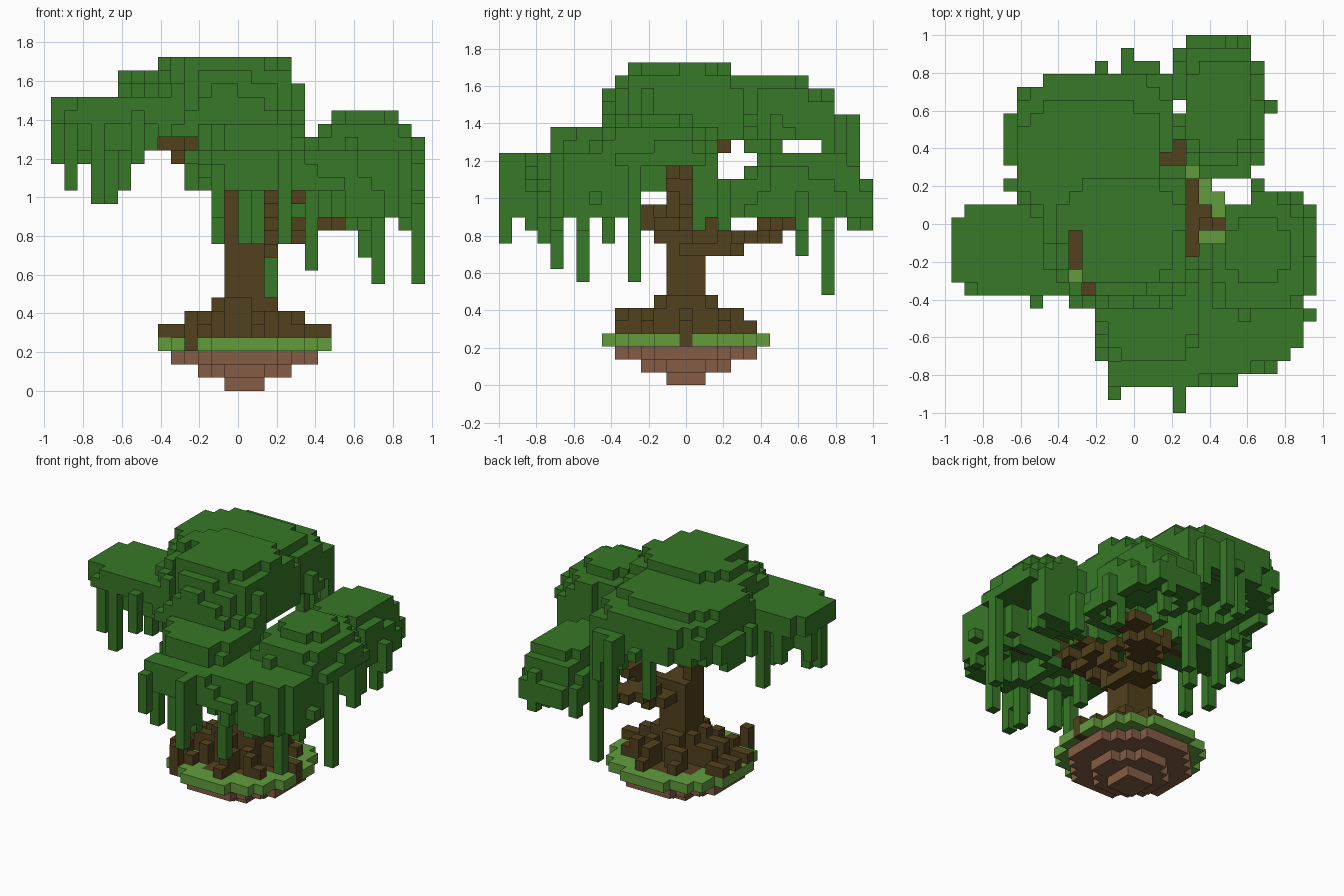
import bpy, bmesh, math

V = 2 / 29  # edge of one cube

if "Cube" in bpy.data.objects:
    bpy.data.objects.remove(bpy.data.objects["Cube"], do_unlink=True)


def cell(x, y, z):
    return (math.floor(x / V), round(y / V), math.floor(z / V))


def blob(cx, cy, rx, ry, k0, k1, taper, wobble=0.0):
    """Squarish dome of cubes between layers k0 and k1."""
    out = set()
    for k in range(k0, k1 + 1):
        t = (k - k0 + 0.3) / (k1 - k0 + 1)
        s = math.sqrt(1 - taper * t * t)
        for i in range(-14, 14):
            for j in range(-14, 15):
                dx, dy = ((i + 0.5) * V - cx) / rx, (j * V - cy) / ry
                a = math.atan2(dy, dx)
                r = s * (1 + wobble * math.sin(5 * a + k))
                if abs(dx) ** 2.6 + abs(dy) ** 2.6 <= r ** 2.6:
                    out.add((i, j, k))
    return out


def box(x0, x1, y0, y1, k0, k1):
    a, b = cell(x0, y0, 0), cell(x1, y1, 0)
    return {(i, j, k) for i in range(a[0], b[0] + 1)
            for j in range(a[1], b[1] + 1) for k in range(k0, k1 + 1)}


def path(points, wide=False):
    """Chain of cubes through the points."""
    out = set()
    for p, q in zip(points, points[1:]):
        for n in range(25):
            i, j, k = cell(*[a + (b - a) * n / 24 for a, b in zip(p, q)])
            out.add((i, j, k))
            if wide:
                out |= {(i + 1, j, k), (i, j + 1, k)}
    return out


def disc(radius, k):
    r = math.ceil(radius)
    return {(i, j, k) for i in range(-r, r + 1) for j in range(-r, r + 1)
            if i * i + j * j <= radius * radius}


# Floating island: stepped soil under a ring of grass
soil = disc(1.5, 0) | disc(3.5, 1) | disc(5.5, 2)
grass = disc(6.45, 3)

# Trunk and stepped roots
trunk = box(-0.05, 0.12, -0.07, 0.07, 3, 11) | disc(4.3, 3) | disc(2.3, 4)
for n in range(9):
    a = n * math.tau / 9
    reach = 6 if abs(math.sin(a)) < 0.5 else 5
    for r in range(1, reach + 1):
        i, j = round(r * math.cos(a)), round(r * math.sin(a))
        height = 6 if r < 3 else 5 if r < 5 else 4
        trunk |= {(i, j, k) for k in range(3 if r < 5 else 4, height + 1)}
trunk |= box(-0.39, -0.3, -0.03, 0.03, 4, 4) | box(0.45, 0.45, 0, 0, 3, 4)
trunk |= box(-0.24, -0.24, -0.34, -0.34, 3, 5)

# Branches
branches = path([(0.03, -0.07, 0.72), (0.08, -0.2, 0.86), (0.2, -0.34, 1.0),
                 (0.5, -0.45, 1.1)], True)
branches |= path([(0.05, 0.1, 0.72), (0.17, 0.34, 0.79), (0.24, 0.38, 0.8),
                  (0.42, 0.48, 0.87)], True)
branches |= path([(0.1, 0, 0.72), (0.3, 0.1, 0.8), (0.31, 0.2, 0.86)])
branches |= path([(0.3, 0.07, 0.83), (0.45, 0, 0.93), (0.6, -0.07, 1.18)])
branches |= path([(0.3, 0, 0.83), (0.3, -0.14, 0.86)])
branches |= path([(-0.03, 0, 0.8), (-0.03, 0, 1.38)])
branches |= path([(-0.03, -0.07, 0.8), (-0.03, -0.07, 1.08), (-0.3, -0.07, 1.25),
                  (-0.5, -0.14, 1.3)])
branches |= path([(-0.3, -0.14, 1.25), (-0.38, -0.2, 1.28)])
branches |= path([(-0.1, -0.1, 1.1), (-0.24, -0.34, 1.28)])
branches |= path([(0, 0.07, 1.1), (0, 0.28, 1.4)])

# Leaf clusters
leaves = blob(-0.07, -0.03, 0.46, 0.42, 19, 24, 0.65, 0.04)      # crown
leaves |= blob(-0.2, 0.38, 0.46, 0.43, 19, 22, 0.15, 0.05)       # back
leaves |= blob(-0.24, 0.32, 0.4, 0.33, 22, 23, 0.05, 0.05)
leaves |= box(0.03, 0.17, 0.35, 0.76, 19, 21) | box(-0.58, -0.5, 0.34, 0.62, 19, 22)
leaves |= blob(-0.62, -0.13, 0.36, 0.26, 20, 21, 0.1, 0.04)      # right arm
leaves |= blob(-0.6, -0.12, 0.27, 0.18, 18, 19, 0)
leaves |= blob(0.27, -0.45, 0.5, 0.41, 15, 17, 0.3, 0.05)        # front
leaves |= blob(0.08, -0.42, 0.28, 0.3, 18, 19, 0.2, 0.05)
leaves |= blob(0.62, -0.5, 0.3, 0.26, 13, 17, 0.3, 0.05)         # front left
leaves |= blob(0.66, -0.15, 0.3, 0.36, 17, 20, 1.1, 0.04)        # left
leaves |= box(0.87, 0.93, -0.34, -0.07, 17, 17)
leaves |= box(0.5, 0.8, 0.07, 0.07, 13, 18) | box(0.63, 0.87, 0.14, 0.14, 13, 16)
leaves |= blob(0.45, 0.62, 0.26, 0.38, 13, 17, 0.75, 0.06)       # back left
leaves |= box(0.3, 0.6, 0.97, 0.97, 13, 14) | box(0.36, 0.6, 0.28, 0.34, 13, 15)
leaves |= box(-0.93, -0.9, -0.28, -0.07, 20, 21) | box(-0.1, 0.3, -0.83, -0.76, 15, 17)
leaves |= box(-0.24, 0.28, -0.34, -0.28, 17, 18) | box(-0.05, 0.1, 0.83, 0.83, 18, 20)

# Hollow undersides
leaves -= blob(-0.07, -0.03, 0.3, 0.28, 19, 20, 0.3)
leaves -= blob(-0.2, 0.38, 0.33, 0.3, 19, 20, 0.3)
leaves -= blob(0.27, -0.44, 0.36, 0.28, 15, 15, 0.3)
leaves -= blob(0.62, -0.48, 0.2, 0.17, 13, 14, 0.3)
leaves -= blob(0.45, 0.6, 0.17, 0.27, 13, 14, 0.3)

# Openings through the leaves
for gap in [(0.3, 0.3, -0.14, 0.28), (0.36, 0.45, -0.07, 0.21), (0.24, 0.24, 0.34, 0.42),
            (0.17, 0.17, 0.34, 0.34), (-0.31, -0.31, -0.28, -0.07),
            (-0.24, -0.24, -0.34, -0.34), (0.5, 0.6, 0.14, 0.21),
            (0.24, 0.24, 0.62, 0.62)]:
    leaves -= box(*gap, 0, 30)

# Hanging vines: x, y, lowest layer; each one climbs to the first leaf above it
vines = set()
for x, y, low in [
        (0.93, -0.28, 8), (0.72, -0.55, 8), (0.38, -0.69, 9), (-0.1, -0.76, 11),
        (0.03, -0.76, 11), (0.1, -0.42, 11), (0.24, -0.83, 12), (0.66, 0.62, 10),
        (0.17, 0.76, 7), (0.58, -0.7, 12), (0.86, 0.07, 12), (0.3, -0.2, 15),
        (-0.86, -0.28, 15), (-0.72, -0.34, 14), (-0.65, 0.07, 14), (-0.58, -0.14, 15),
        (-0.79, 0.07, 17), (-0.93, -0.07, 17), (-0.24, 0.76, 15), (-0.24, -0.2, 15),
        (0.17, 0.5, 15), (0.1, 0.83, 16), (0.5, 0.97, 12), (0.38, 0.76, 12),
        (0.86, -0.55, 12), (0.45, -0.76, 13), (0.52, -0.28, 13), (0.24, 0.9, 12)]:
    i, j, _ = cell(x, y, 0)
    above = [k for k in range(low, 25) if (i, j, k) in leaves]
    top = above[0] if above else low + 4
    vines |= {(i, j, k) for k in range(low, top + 1)}

# Vines standing free of the cluster edges
vines |= box(0.24, 0.24, -0.97, -0.97, 11, 17) | box(0.24, 0.24, -0.9, -0.9, 13, 17)
vines |= box(-0.1, -0.1, -0.9, -0.9, 13, 16) | box(-0.03, -0.03, 0.9, 0.9, 14, 20)
vines |= box(0.65, 0.65, 0.21, 0.21, 12, 15) | box(0.72, 0.72, 0.62, 0.62, 12, 14)
vines |= box(-0.52, -0.52, -0.41, -0.41, 17, 20) | box(-0.65, -0.65, 0.21, 0.21, 18, 20)
vines |= box(-0.65, -0.65, 0.35, 0.48, 18, 20) | box(0.58, 0.65, -0.76, -0.76, 13, 15)
vines -= trunk
branches -= trunk
leaves -= trunk | branches
vines -= leaves | branches
grass -= trunk

# Corners of a cube for each of the six directions
SIDES = {}
for axis in range(3):
    for sign in (0, 1):
        ring = []
        for u, w in ((0, 0), (1, 0), (1, 1), (0, 1)):
            c = [0, 0, 0]
            c[axis], c[(axis + 1) % 3], c[(axis + 2) % 3] = sign, u, w
            ring.append(tuple(c))
        step = [0, 0, 0]
        step[axis] = 2 * sign - 1
        SIDES[tuple(step)] = ring if sign else ring[::-1]


def material(name, color):
    m = bpy.data.materials.new(name)
    m.use_nodes = True
    m.diffuse_color = (*color, 1)
    bsdf = m.node_tree.nodes["Principled BSDF"]
    bsdf.inputs["Base Color"].default_value = (*color, 1)
    return m


leaf = material("leaf green", (0.038, 0.188, 0.02))
bark = material("bark brown", (0.085, 0.053, 0.012))
turf = material("grass green", (0.122, 0.335, 0.048))
earth = material("soil brown", (0.235, 0.11, 0.06))

solid = soil | grass | trunk | branches | leaves | vines


def build(name, cubes, mat):
    """Mesh with only the outer faces of the cubes."""
    bm, verts = bmesh.new(), {}
    for c in sorted(cubes):
        for step, ring in SIDES.items():
            if tuple(a + b for a, b in zip(c, step)) in solid:
                continue
            face = []
            for corner in ring:
                p = tuple(a + b for a, b in zip(c, corner))
                if p not in verts:
                    verts[p] = bm.verts.new((p[0] * V, (p[1] - 0.5) * V, p[2] * V))
                face.append(verts[p])
            bm.faces.new(face)
    mesh = bpy.data.meshes.new(name)
    bm.to_mesh(mesh)
    bm.free()
    mesh.materials.append(mat)
    bpy.context.collection.objects.link(bpy.data.objects.new(name, mesh))


for name, cubes, mat in [("island_soil", soil, earth), ("island_grass", grass, turf),
                         ("trunk_and_roots", trunk, bark), ("branches", branches, bark),
                         ("leaf_canopy", leaves, leaf), ("hanging_vines", vines, leaf)]:
    build(name, cubes, mat)
